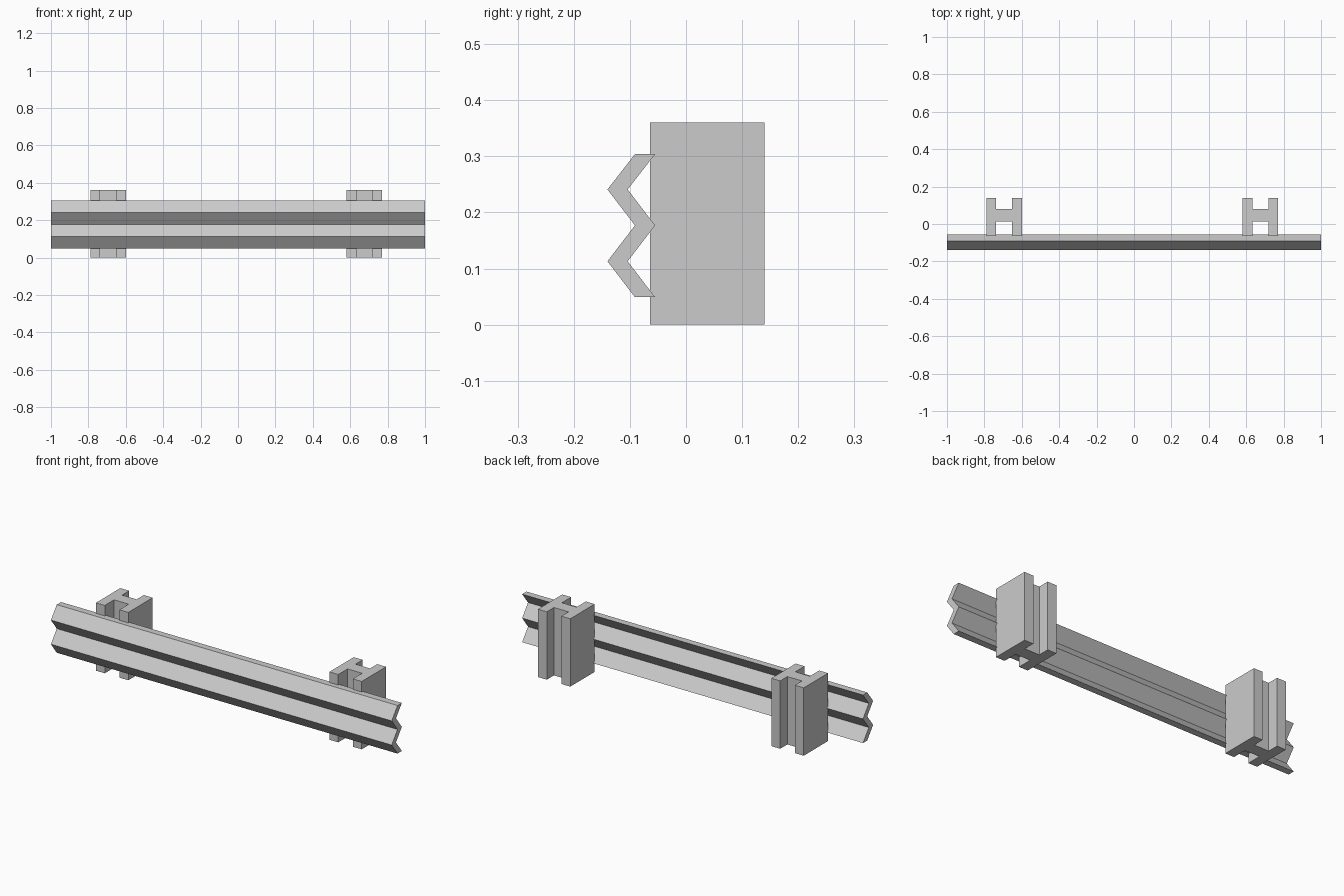
import bpy, bmesh
from mathutils import Vector

if "Cube" in bpy.data.objects:
    bpy.data.objects.remove(bpy.data.objects["Cube"])


def extrude_profile(name, points, offset):
    """Make a closed prism by sweeping a flat outline along offset."""
    bm = bmesh.new()
    face = bm.faces.new([bm.verts.new(p) for p in points])
    result = bmesh.ops.extrude_face_region(bm, geom=[face], use_keep_orig=True)
    moved = [g for g in result["geom"] if isinstance(g, bmesh.types.BMVert)]
    bmesh.ops.translate(bm, verts=moved, vec=Vector(offset))
    bmesh.ops.recalc_face_normals(bm, faces=bm.faces)
    mesh = bpy.data.meshes.new(name)
    bm.to_mesh(mesh)
    bm.free()
    obj = bpy.data.objects.new(name, mesh)
    bpy.context.collection.objects.link(obj)
    return obj


# Corrugated guard rail: zigzag front, same zigzag shifted back
zigzag = [(-0.091, 0.304), (-0.14, 0.241), (-0.091, 0.177),
          (-0.14, 0.113), (-0.091, 0.049)]
thickness = 0.036
outline = [(-1, y, z) for y, z in zigzag]
outline += [(-1, y + thickness, z) for y, z in reversed(zigzag)]
extrude_profile("guard_rail", outline, (2, 0, 0))

# H-section posts behind the rail
half, inner = 0.095, 0.043
front, back = -0.064, 0.14
web_front, web_back = 0.014, 0.08
half_section = [(half, front), (half, back), (inner, back), (inner, web_back)]
other_side = [(-inner, web_back), (-inner, back), (-half, back), (-half, front)]
h_section = half_section + other_side + [
    (-inner, front), (-inner, web_front), (inner, web_front), (inner, front)]
for name, x in (("left_post", -0.694), ("right_post", 0.676)):
    extrude_profile(name, [(x + px, py, 0) for px, py in h_section], (0, 0, 0.36))
